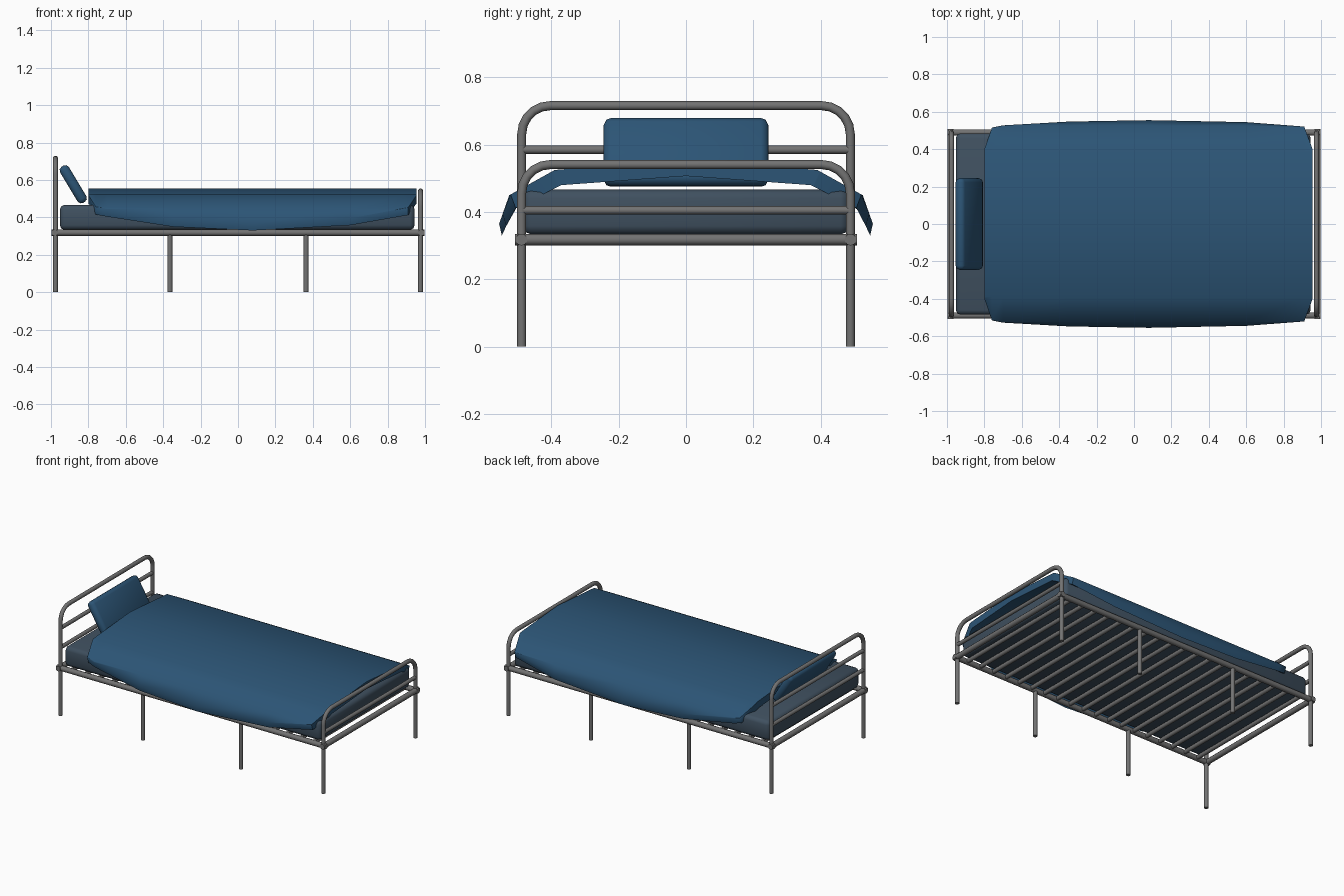
import bpy, bmesh, math
from mathutils import Vector

if "Cube" in bpy.data.objects:
    bpy.data.objects.remove(bpy.data.objects["Cube"])

def material(name, col):
    m = bpy.data.materials.new(name)
    m.diffuse_color = (*col, 1)
    m.use_nodes = True
    m.node_tree.nodes["Principled BSDF"].inputs["Base Color"].default_value = m.diffuse_color
    return m

metal = material("metal", (0.17, 0.17, 0.17))
blue = material("blue_cloth", (0.025, 0.09, 0.18))
slate = material("slate_cloth", (0.05, 0.08, 0.115))

def finish(ob, mat, angle=50):
    ob.data.materials.append(mat)
    bpy.ops.object.select_all(action='DESELECT')
    ob.select_set(True)
    bpy.context.view_layer.objects.active = ob
    bpy.ops.object.shade_smooth_by_angle(angle=math.radians(angle))

def add_mesh(name, bm, mat, angle=50):
    bmesh.ops.recalc_face_normals(bm, faces=bm.faces)
    me = bpy.data.meshes.new(name)
    bm.to_mesh(me)
    bm.free()
    ob = bpy.data.objects.new(name, me)
    bpy.context.collection.objects.link(ob)
    finish(ob, mat, angle)
    return ob

def tube(name, a, b, r, sides=10):
    a, b = Vector(a), Vector(b)
    bpy.ops.mesh.primitive_cylinder_add(vertices=sides, radius=r, depth=(b - a).length,
                                        location=(a + b) / 2)
    ob = bpy.context.object
    ob.name = name
    ob.rotation_euler = (b - a).to_track_quat('Z', 'Y').to_euler()
    finish(ob, metal)

def arch(name, x, top, half=0.488, cr=0.085, r=0.0135, sides=10):
    # path from floor up, around both corners and down
    path = [(-half, 0)]
    for sgn, start in ((-1, 180), (1, 90)):
        for i in range(6):
            t = math.radians(start - i * 18)
            path.append((sgn * (half - cr) + cr * math.cos(t), top - cr + cr * math.sin(t)))
    path.append((half, 0))
    bm = bmesh.new()
    rings = []
    for i, p in enumerate(path):
        q0, q1 = path[max(i - 1, 0)], path[min(i + 1, len(path) - 1)]
        d = Vector((q1[0] - q0[0], q1[1] - q0[1])).normalized()
        if i in (0, len(path) - 1):
            d = Vector((0, 1 if i == 0 else -1))
        ring = []
        for k in range(sides):
            a = 2 * math.pi * k / sides
            n = r * math.cos(a)
            ring.append(bm.verts.new((x + r * math.sin(a), p[0] - d.y * n, p[1] + d.x * n)))
        rings.append(ring)
    for A, B in zip(rings, rings[1:]):
        for k in range(sides):
            bm.faces.new((A[k], A[k - 1], B[k - 1], B[k]))
    bm.faces.new(rings[0])
    bm.faces.new(rings[-1])
    add_mesh(name, bm, metal)

def soft_box(name, size, loc, mat, bevel, rot=0):
    bm = bmesh.new()
    bmesh.ops.create_cube(bm, size=1)
    bmesh.ops.scale(bm, vec=size, verts=bm.verts)
    bmesh.ops.bevel(bm, geom=bm.edges[:], offset=bevel, segments=2, profile=0.5, affect='EDGES')
    ob = add_mesh(name, bm, mat, 60)
    ob.location = loc
    ob.rotation_euler = (0, rot, 0)

# headboard and footboard
arch("headboard_arch", -0.976, 0.716)
arch("footboard_arch", 0.976, 0.541)
for i, (x, z) in enumerate(((-0.976, 0.585), (-0.976, 0.455), (0.976, 0.405))):
    tube(f"end_crossbar_{i}", (x, -0.488, z), (x, 0.488, z), 0.0125)

# perimeter rails, middle legs
RZ, RR = 0.318, 0.0175
for s in (-1, 1):
    tube("side_rail", (-0.998, s * 0.489, RZ), (0.998, s * 0.489, RZ), RR)
    tube("end_rail", (s * 0.981, -0.508, RZ), (s * 0.981, 0.508, RZ), RR)
    for x in (-0.364, 0.364):
        tube("middle_leg", (x, s * 0.488, 0), (x, s * 0.488, RZ), 0.0135)

# slats
N = 19
for i in range(N):
    x = -0.9 + 1.8 * i / (N - 1)
    tube(f"slat_{i}", (x, -0.489, RZ), (x, 0.489, RZ), 0.0135, 8)

# mattress and pillow
soft_box("mattress", (1.897, 0.97, 0.133), (-0.004, 0, 0.4), slate, 0.025)
soft_box("pillow", (0.055, 0.49, 0.225), (-0.881, 0, 0.577), blue, 0.022, math.radians(-31))

# blanket: cross-sections whose drop varies along the bed
outer = [(0, 0.555), (0.39, 0.525), (0.525, 0.45), (0.555, 0.365)]
inner = [(0, 0.507), (0.37, 0.48), (0.51, 0.41), (0.547, 0.33)]
stations = [(-0.8, 1.07), (-0.76, 1.93), (-0.7, 2.08), (-0.35, 2.75), (0.08, 3),
            (0.6, 2.65), (0.91, 1.97), (0.955, 1.07)]

def on_profile(prof, t):
    i = min(int(t), 2)
    return Vector(prof[i]).lerp(Vector(prof[i + 1]), t - i)

bm = bmesh.new()
rows = []
for x, tm in stations:
    ts = [min(b, tm - (3 - b) * 0.02) for b in (0, 1, 2, 3)]
    ts = [-t for t in ts[:0:-1]] + ts
    row = []
    for prof in (outer, inner):
        pts = [(on_profile(prof, abs(t)), 1 if t >= 0 else -1) for t in ts]
        row.append([bm.verts.new((x, s * p[0], p[1])) for p, s in pts])
    rows.append(row)
for (Ao, Ai), (Bo, Bi) in zip(rows, rows[1:]):
    for j in range(6):
        bm.faces.new((Ao[j], Ao[j + 1], Bo[j + 1], Bo[j]))
        bm.faces.new((Ai[j], Bi[j], Bi[j + 1], Ai[j + 1]))
    for j in (0, -1):
        bm.faces.new((Ao[j], Bo[j], Bi[j], Ai[j]))
for o, n in (rows[0], rows[-1]):
    for j in range(6):
        bm.faces.new((o[j], o[j + 1], n[j + 1], n[j]))
add_mesh("blanket", bm, blue, 60)
